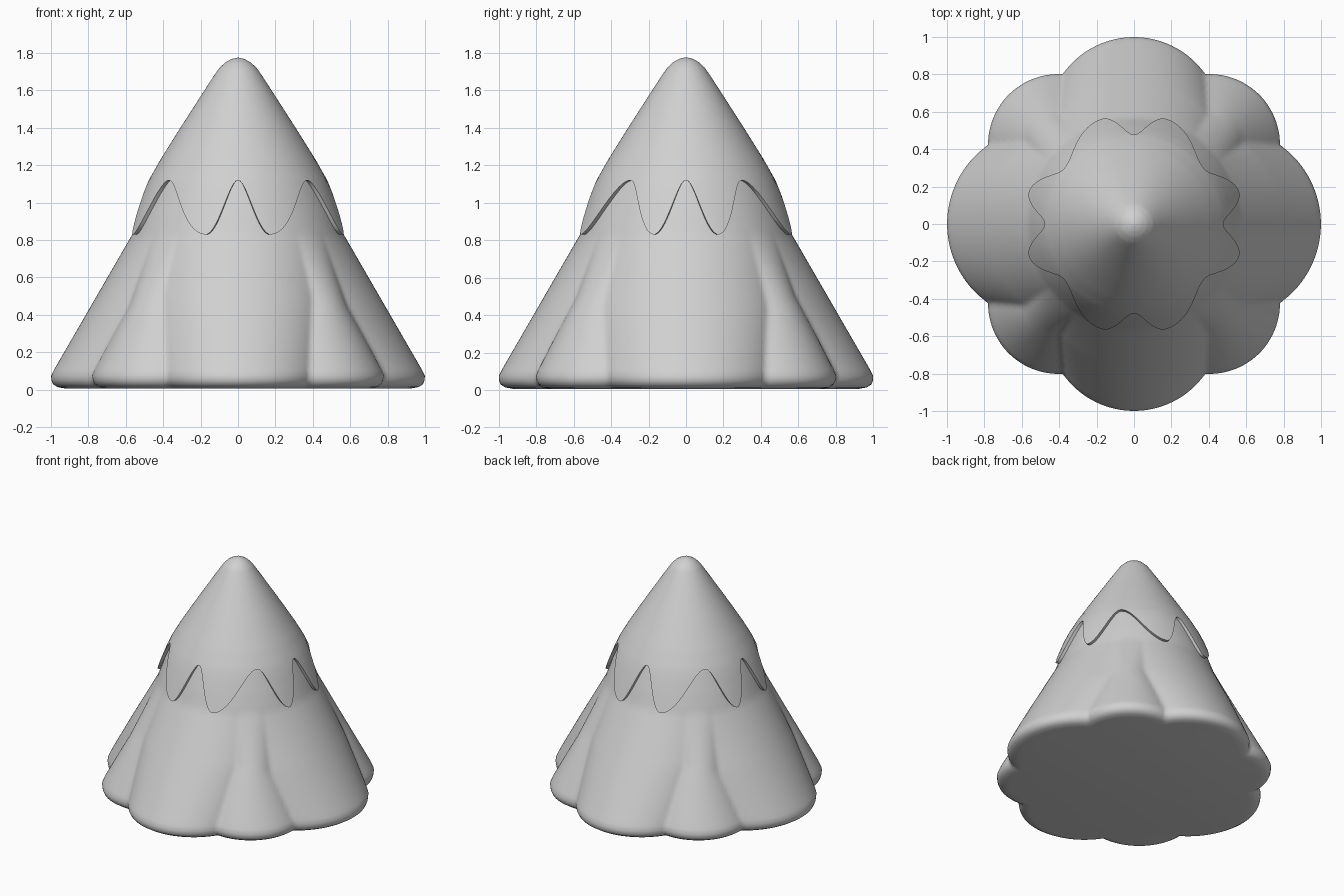
import bpy, bmesh, math
from math import radians, pi, sin, cos

old = bpy.data.objects.get("Cube")
if old:
    bpy.data.objects.remove(old, do_unlink=True)

STEPS = 240
grey = bpy.data.materials.new("light_grey")
grey.use_nodes = True
tone = (0.63, 0.63, 0.63, 1)
grey.diffuse_color = tone
grey.node_tree.nodes["Principled BSDF"].inputs["Base Color"].default_value = tone


def interp(points, x):
    for (x0, y0), (x1, y1) in zip(points, points[1:]):
        if x <= x1:
            return y0 + (y1 - y0) * (x - x0) / (x1 - x0)
    return points[-1][1]


def fold(angle):
    """Mirror any angle into the first quadrant."""
    a = angle % pi
    return min(a, pi - a)


def loft(name, rings):
    """Skin closed rings of (radius, height) functions, with flat ends."""
    bm = bmesh.new()
    angles = [2 * pi * i / STEPS for i in range(STEPS)]
    loops = []
    for ring in rings:
        loop = []
        for a in angles:
            r, z = ring(a)
            loop.append(bm.verts.new((r * cos(a), r * sin(a), z)))
        loops.append(loop)
    for low, high in zip(loops, loops[1:]):
        for i in range(STEPS):
            j = (i + 1) % STEPS
            bm.faces.new((low[i], low[j], high[j], high[i]))
    bm.faces.new(loops[0][::-1])
    bm.faces.new(loops[-1])
    mesh = bpy.data.meshes.new(name)
    bm.to_mesh(mesh)
    bm.free()
    mesh.materials.append(grey)
    obj = bpy.data.objects.new(name, mesh)
    bpy.context.collection.objects.link(obj)
    bpy.ops.object.select_all(action="DESELECT")
    obj.select_set(True)
    bpy.context.view_layer.objects.active = obj
    bpy.ops.object.shade_smooth_by_angle(angle=radians(50))


# Mountain: straight cone with eight lobes that fade out upwards
slope = [(0.08, 0.99), (0.83, 0.565), (0.95, 0.522), (1.12, 0.455), (1.3, 0.33)]


def mountain_radius(a, z):
    r = interp(slope, max(z, 0.08))
    fade = max(0, 1 - z / 0.85)
    f = fold(a)
    side = math.asin(min(0.47 / r, 0.6))
    front = pi / 2 - math.asin(min(0.425 / r, 0.56))
    if f < side:
        t, peak = f / side, 0.01
    elif f > front:
        t, peak = (pi / 2 - f) / (pi / 2 - front), 0.01
    else:
        t, peak = abs(2 * f - side - front) / (front - side), -0.03
    valley = -0.113
    return r + fade * (valley + (peak - valley) * (1 - t ** 2))


def mountain_ring(z, inset=0):
    return lambda a: (mountain_radius(a, z) - inset, z)


rings = [mountain_ring(0.006, 0.08), mountain_ring(0.014, 0.035),
         mountain_ring(0.03, 0.01), mountain_ring(0.05, 0.002)]
rings += [mountain_ring(0.075 + 1.2 * i / 40) for i in range(41)]
loft("mountain", rings)

# Snow cap: rounded cone with a zigzag lower edge
cap_slope = [(0.83, 0.588), (0.95, 0.546), (1.05, 0.508), (1.12, 0.477),
             (1.23, 0.415), (1.39, 0.315), (1.6, 0.18), (1.68, 0.128),
             (1.72, 0.1), (1.75, 0.068), (1.768, 0.035), (1.775, 0.004)]
turns = [(0, 0), (17, 1), (38.5, 2), (73, 3), (90, 4)]


def cap_edge(a):
    """Return the zigzag edge height, with rounded tips and notches."""
    phase = interp(turns, math.degrees(fold(a)))
    return 0.83 + 0.29 * (0.5 + 0.5 * cos(pi * phase))


def cap_ring(t, tuck=0):
    def ring(a):
        edge = cap_edge(a)
        # rings gather around the rounded summit
        z = edge + (1.775 - edge) * (1 - (1 - t) ** 1.5)
        return max(interp(cap_slope, z) - tuck, 0.004), z
    return ring


rings = [cap_ring(0, 0.06)] + [cap_ring(i / 48) for i in range(49)]
loft("snow_cap", rings)
